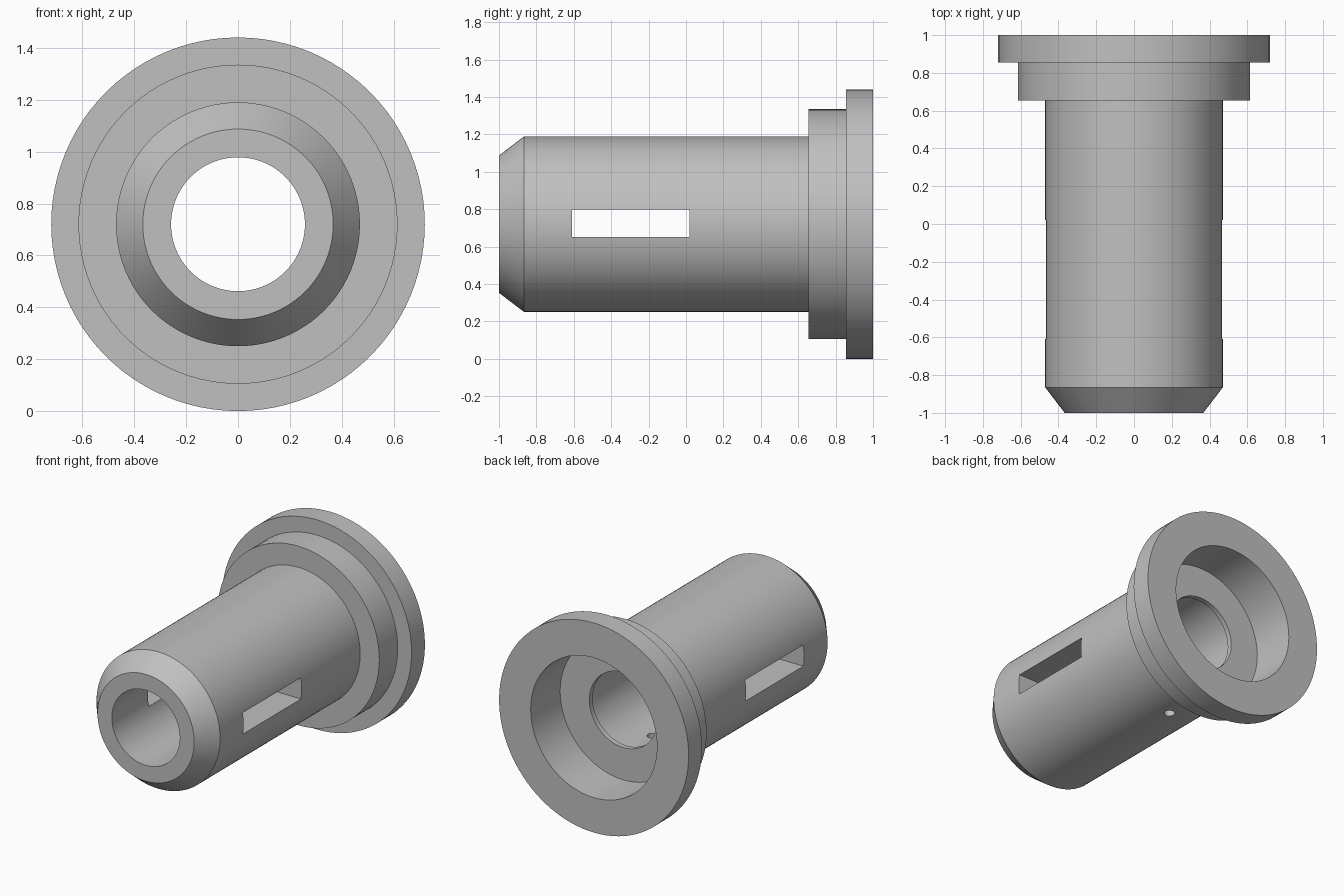
import bpy, bmesh, math
from mathutils import Matrix

cube = bpy.data.objects.get("Cube")
if cube:
    bpy.data.objects.remove(cube, do_unlink=True)

AXIS_Z = 0.72
SEGMENTS = 96

grey = bpy.data.materials.new("plain grey")
grey.use_nodes = True
grey.diffuse_color = (0.53, 0.53, 0.53, 1)
grey.node_tree.nodes["Principled BSDF"].inputs["Base Color"].default_value = grey.diffuse_color


def make_object(name, bm):
    bmesh.ops.recalc_face_normals(bm, faces=bm.faces)
    mesh = bpy.data.meshes.new(name)
    bm.to_mesh(mesh)
    bm.free()
    obj = bpy.data.objects.new(name, mesh)
    bpy.context.collection.objects.link(obj)
    mesh.materials.append(grey)
    return obj


def lathe(name, profile):
    """Revolve a closed (radius, y) profile about the horizontal axis."""
    bm = bmesh.new()
    verts = [bm.verts.new((0, y, AXIS_Z + r)) for r, y in profile]
    edges = [bm.edges.new((v, verts[i - 1])) for i, v in enumerate(verts)]
    bmesh.ops.spin(bm, geom=verts + edges, cent=(0, 0, AXIS_Z), axis=(0, 1, 0),
                   angle=math.tau, steps=SEGMENTS, use_merge=True)
    bmesh.ops.remove_doubles(bm, verts=bm.verts, dist=1e-5)
    return make_object(name, bm)


def cut(target, cutter):
    """Subtract a cutter and discard it."""
    mod = target.modifiers.new("cut", "BOOLEAN")
    mod.operation = "DIFFERENCE"
    mod.solver = "EXACT"
    mod.object = cutter
    cutter.hide_render = True
    bpy.ops.object.select_all(action="DESELECT")
    bpy.context.view_layer.objects.active = target
    target.select_set(True)
    bpy.ops.object.modifier_apply(modifier=mod.name)
    bpy.data.objects.remove(cutter, do_unlink=True)


# Sleeve: chamfered nose, stepped flange, rear counterbore, relieved bore
outside = [(0.367, -1), (0.47, -0.865), (0.47, 0.655), (0.615, 0.655),
           (0.615, 0.855), (0.72, 0.855), (0.72, 1)]
inside = [(0.48, 1), (0.48, 0.68), (0.258, 0.68), (0.258, 0.645),
          (0.30, 0.645), (0.30, 0.08), (0.258, 0.08), (0.258, -1)]
sleeve = lathe("flanged_sleeve", outside + inside)

# Long window through both side walls
bm = bmesh.new()
bmesh.ops.create_cube(bm, size=1, matrix=Matrix.Translation((0, -0.295, 0.725))
                      @ Matrix.Diagonal((2, 0.63, 0.145, 1)))
cut(sleeve, make_object("slot_cutter", bm))

# Small drain hole through the bottom wall
bm = bmesh.new()
bmesh.ops.create_cone(bm, cap_ends=True, segments=24, radius1=0.036, radius2=0.036,
                      depth=0.4, matrix=Matrix.Translation((0, 0.36, 0.3)))
cut(sleeve, make_object("drain_cutter", bm))

bpy.ops.object.shade_smooth_by_angle(angle=math.radians(25))
